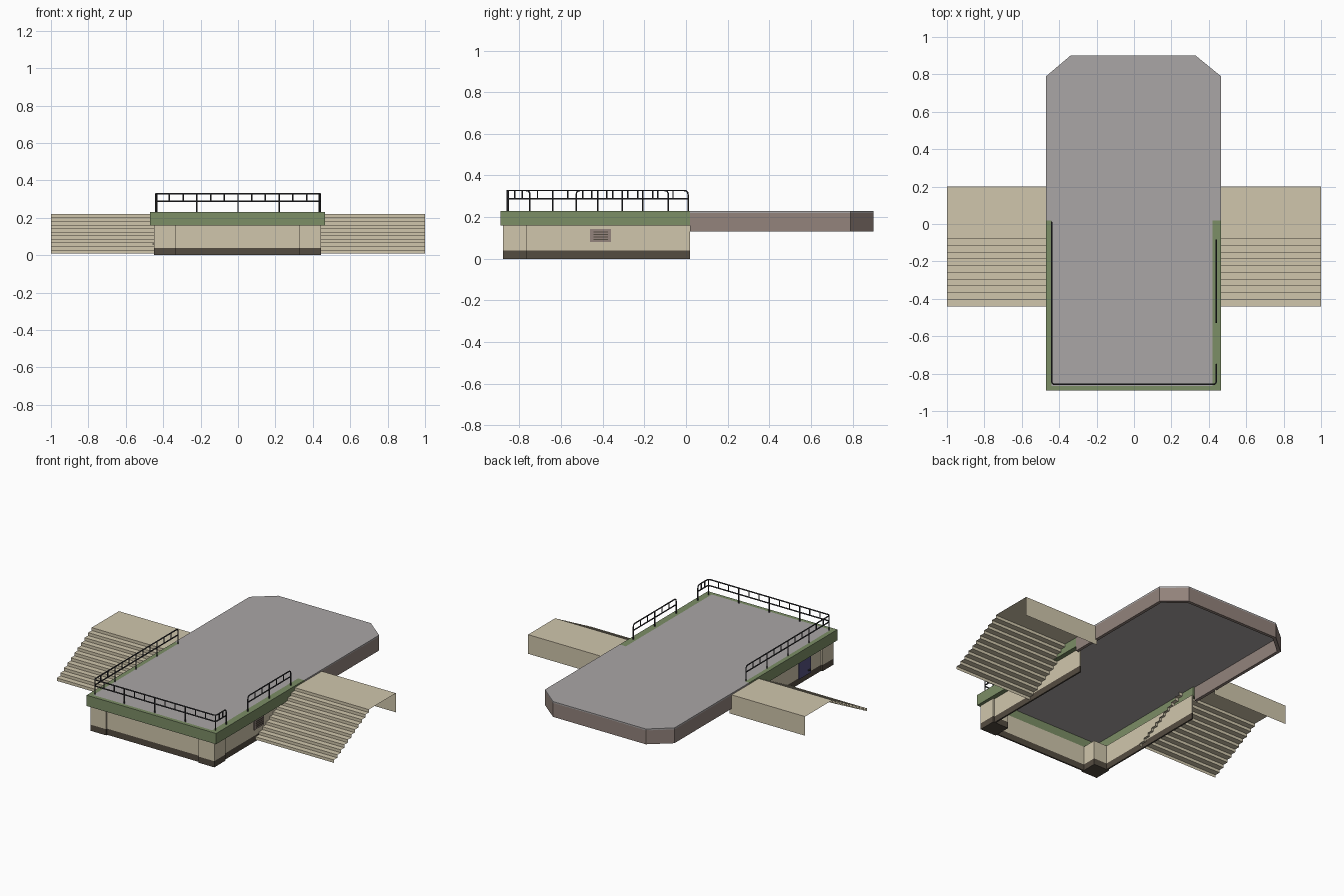
import bpy, bmesh
from mathutils import Vector

if "Cube" in bpy.data.objects:
    bpy.data.objects.remove(bpy.data.objects["Cube"])


def material(name, rgb):
    m = bpy.data.materials.new(name)
    lin = [((c / 255 + 0.055) / 1.055) ** 2.4 for c in rgb]
    m.diffuse_color = (*lin, 1)
    m.use_nodes = True
    m.node_tree.nodes["Principled BSDF"].inputs["Base Color"].default_value = m.diffuse_color
    return m


GREY = material("floor grey", (170, 166, 166))
BEIGE = material("beige plaster", (208, 198, 172))
GREEN = material("green trim", (124, 142, 102))
BROWN = material("mauve brown", (147, 131, 124))
DARK = material("dark plinth", (84, 76, 65))
METAL = material("dark metal", (52, 52, 56))
BLUE = material("blue door", (86, 82, 130))


def finish(name, bm, mat):
    me = bpy.data.meshes.new(name)
    bm.to_mesh(me)
    bm.free()
    me.materials.append(mat)
    ob = bpy.data.objects.new(name, me)
    bpy.context.collection.objects.link(ob)
    return ob


def prism(name, outline, z0, z1, mat):
    """Extrude a flat outline from z0 up to z1."""
    bm = bmesh.new()
    face = bm.faces.new([bm.verts.new((x, y, z0)) for x, y in outline])
    ext = bmesh.ops.extrude_face_region(bm, geom=[face])
    top = [v for v in ext["geom"] if isinstance(v, bmesh.types.BMVert)]
    bmesh.ops.translate(bm, verts=top, vec=(0, 0, z1 - z0))
    bmesh.ops.recalc_face_normals(bm, faces=bm.faces)
    return finish(name, bm, mat)


def box(name, x0, x1, y0, y1, z0, z1, mat):
    return prism(name, [(x0, y0), (x1, y0), (x1, y1), (x0, y1)], z0, z1, mat)


def u_band(name, x0, x1, y0, y1, tx0, tx1, ty, z0, z1, mat):
    """U-shaped band open toward +y, with side and front thicknesses."""
    return prism(name, [(x0, y1), (x0, y0), (x1, y0), (x1, y1), (x1 - tx1, y1),
                        (x1 - tx1, y0 + ty), (x0 + tx0, y0 + ty), (x0 + tx0, y1)], z0, z1, mat)


# Stage floor: narrow inside the green trim, full width on the open rear half
prism("stage_floor", [(-0.44, -0.865), (0.42, -0.865), (0.42, 0.02), (0.465, 0.02),
                      (0.465, 0.79), (0.33, 0.9), (-0.34, 0.9), (-0.47, 0.79),
                      (-0.47, 0.02), (-0.44, 0.02)], 0.22, 0.23, GREY)

# Edge bands under the floor
u_band("front_trim", -0.47, 0.465, -0.89, 0.02, 0.03, 0.045, 0.025, 0.16, 0.23, GREEN)
prism("rear_fascia", [(-0.47, 0.02), (-0.47, 0.79), (-0.34, 0.9), (0.33, 0.9), (0.465, 0.79),
                      (0.465, 0.02), (0.445, 0.02), (0.445, 0.78), (0.322, 0.88),
                      (-0.332, 0.88), (-0.45, 0.78), (-0.45, 0.02)], 0.13, 0.222, BROWN)

# Walls on a dark plinth, with thicker front corner columns
for part, z0, z1, mat in (("plinth", 0, 0.04, DARK), ("wall", 0.04, 0.161, BEIGE)):
    u_band(part, -0.44, 0.435, -0.87, 0.02, 0.01, 0.01, 0.01, z0, z1, mat)
    for side, x0 in (("left", -0.45), ("right", 0.33)):
        box(f"{side}_column_{part}", x0, x0 + 0.115, -0.88, -0.765, z0, z1, mat)

# Door and handle on the left wall
box("door", -0.446, -0.437, -0.65, -0.53, 0.035, 0.15, BLUE)
box("door_handle", -0.458, -0.445, -0.635, -0.62, 0.058, 0.064, METAL)

# Louvred vent on the right wall
box("vent_plate", 0.432, 0.44, -0.46, -0.36, 0.08, 0.142, BROWN)
for i in range(4):
    z = 0.091 + i * 0.012
    box(f"vent_slat_{i + 1}", 0.437, 0.443, -0.445, -0.375, z, z + 0.004, DARK)


# Side stairs: open folded sheets with a landing and a hanging back panel
def sheet(name, profile, x0, x1):
    bm = bmesh.new()
    a = [bm.verts.new((x0, y, z)) for y, z in profile]
    b = [bm.verts.new((x1, y, z)) for y, z in profile]
    for i in range(len(profile) - 1):
        bm.faces.new((a[i], a[i + 1], b[i + 1], b[i]))
    bmesh.ops.recalc_face_normals(bm, faces=bm.faces)
    if bm.faces[0].normal.y < 0 or (name.endswith("flight") and bm.faces[0].normal.y > 0):
        pass
    return finish(name, bm, BEIGE)


TREADS, RISE = 10, 0.21 / 11
flight = [(-0.08, 0.22)]
for i in range(TREADS + 1):
    y = -0.08 - i * 0.036
    flight += [(y, 0.22 - (i + 1) * RISE)]
    if i < TREADS:
        flight += [(y - 0.036, 0.22 - (i + 1) * RISE)]
for side, s in (("left", -1), ("right", 1)):
    sheet(f"{side}_stair_flight", flight, *sorted((s * 0.415, s * 1.0)))
    sheet(f"{side}_stair_landing", [(0.2, 0.095), (0.2, 0.22), (-0.08, 0.22)],
          *sorted((s * 0.455, s * 1.0)))


# Railings
def rounded(points, r=0.02):
    pts = [Vector(p) for p in points]
    out = [pts[0]]
    for p, c, n in zip(pts, pts[1:], pts[2:]):
        a, b = c + (p - c).normalized() * r, c + (n - c).normalized() * r
        for t in (0, 0.25, 0.5, 0.75, 1):
            out.append(a * (1 - t) ** 2 + c * 2 * t * (1 - t) + b * t * t)
    return out + [pts[-1]]


def railing(name, plan, bays):
    """Top rail ending in posts, mid rail, posts per bay, two balusters in each bay."""
    floor, mid, top = 0.225, 0.288, 0.328
    line = [(x, y, top) for x, y in plan]
    paths = [rounded([(*plan[0], floor)] + line + [(*plan[-1], floor)])]
    low = [(x, y, mid) for x, y in plan]
    paths.append(rounded(low) if len(low) > 2 else low)
    for k, ((ax, ay), (bx, by)) in enumerate(zip(plan, plan[1:])):
        n = bays[k] * 3
        for i in range(1, n):
            x, y = ax + (bx - ax) * i / n, ay + (by - ay) * i / n
            paths.append([(x, y, mid if i % 3 else floor), (x, y, top)])
        if k:  # corner post, set in to the rounded bend
            cx, cy = ax * 0.988, ay + 0.005
            paths.append([(cx, cy, floor), (cx, cy, top)])
    cu = bpy.data.curves.new(name, "CURVE")
    cu.dimensions = "3D"
    cu.bevel_depth, cu.bevel_resolution, cu.use_fill_caps = 0.004, 1, True
    for path in paths:
        sp = cu.splines.new("POLY")
        sp.points.add(len(path) - 1)
        for pt, co in zip(sp.points, path):
            pt.co = (*co, 1)
    cu.materials.append(METAL)
    ob = bpy.data.objects.new(name, cu)
    bpy.context.collection.objects.link(ob)
    bpy.ops.object.select_all(action="DESELECT")
    ob.select_set(True)
    bpy.context.view_layer.objects.active = ob
    bpy.ops.object.convert(target="MESH")
    bpy.ops.object.shade_smooth_by_angle()


railing("front_railing", [(0.44, -0.75), (0.44, -0.858), (-0.44, -0.858), (-0.44, 0.01)], (1, 4, 4))
railing("right_railing", [(0.44, -0.527), (0.44, -0.085)], (2,))
